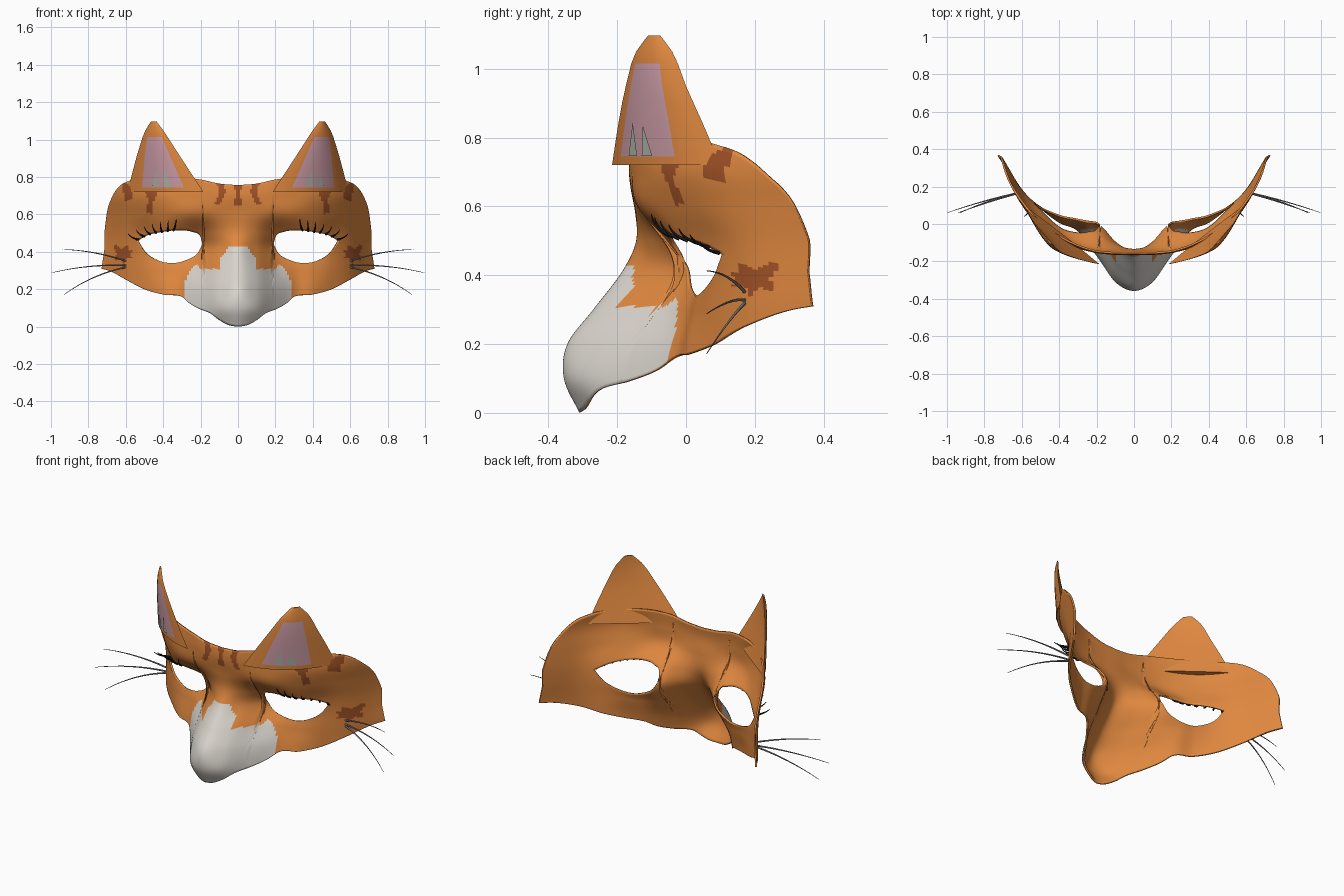
import bpy, bmesh, math

if "Cube" in bpy.data.objects:
    bpy.data.objects.remove(bpy.data.objects["Cube"])


def mat(name, rgb):
    m = bpy.data.materials.new(name)
    m.diffuse_color = (*rgb, 1)
    m.use_nodes = True
    m.node_tree.nodes["Principled BSDF"].inputs["Base Color"].default_value = m.diffuse_color
    return m


BROWN = mat("stripe_brown", (0.36, 0.085, 0.02))
WHITE = mat("muzzle_white", (0.70, 0.66, 0.61))
ORANGE = mat("fur_orange", (0.74, 0.245, 0.05))
PINK = mat("ear_pink", (0.60, 0.33, 0.38))
TUFT = mat("tuft_grey", (0.42, 0.45, 0.38))
BLACK = mat("lash_black", (0.01, 0.01, 0.01))
GREY = mat("whisker_grey", (0.22, 0.22, 0.22))


def interp(xs, ys, x):
    """Smooth curve through points, straight beyond the ends."""
    n = len(xs)
    d = [(ys[i + 1] - ys[i]) / (xs[i + 1] - xs[i]) for i in range(n - 1)]
    if x <= xs[0]:
        return ys[0] + d[0] * (x - xs[0])
    if x >= xs[-1]:
        return ys[-1] + d[-1] * (x - xs[-1])
    i = max(k for k in range(n - 1) if xs[k] <= x)
    h = xs[i + 1] - xs[i]
    m0 = (d[i - 1] + d[i]) / 2 if i > 0 else d[i]
    m1 = (d[i] + d[i + 1]) / 2 if i < n - 2 else d[i]
    t = (x - xs[i]) / h
    return ((2*t**3 - 3*t*t + 1) * ys[i] + (t**3 - 2*t*t + t) * h * m0
            + (3*t*t - 2*t**3) * ys[i + 1] + (t**3 - t*t) * h * m1)


def curve(points):
    xs, ys = zip(*points)
    return lambda x: interp(xs, ys, x)


def inside(poly, x, z):
    hit = False
    for (ax, az), (bx, bz) in zip(poly, poly[1:] + poly[:1]):
        if (az > z) != (bz > z) and x < ax + (z - az) * (bx - ax) / (bz - az):
            hit = not hit
    return hit


def finish(name, bm, mats, mirror=True):
    me = bpy.data.meshes.new(name)
    bm.to_mesh(me)
    bm.free()
    for m in mats:
        me.materials.append(m)
    me.shade_smooth()
    me.set_sharp_from_angle(angle=math.radians(40))
    ob = bpy.data.objects.new(name, me)
    bpy.context.collection.objects.link(ob)
    if mirror:
        mod = ob.modifiers.new("mirror", 'MIRROR')
        mod.merge_threshold = 0.0005
    return ob


# Face relief: depth at each height, sampled across half the width
ZS = [0, 0.1, 0.2, 0.3, 0.42, 0.5, 0.6, 0.7, 0.8]
XS = [-0.1, 0, 0.1, 0.2, 0.3, 0.4, 0.5, 0.6, 0.7]
DEPTH = [
    [-.31, -.26, -.17, -.06, .00, .08, .17, .33],
    [-.355, -.31, -.17, -.05, .00, .08, .17, .33],
    [-.345, -.28, -.14, -.03, .01, .08, .17, .33],
    [-.27, -.205, -.07, .00, .03, .08, .17, .32],
    [-.18, -.11, .00, .03, .04, .08, .17, .33],
    [-.145, -.115, -.05, -.04, -.02, .06, .16, .33],
    [-.15, -.15, -.14, -.12, -.07, .01, .13, .31],
    [-.165, -.165, -.155, -.13, -.09, -.02, .10, .28],
    [-.155, -.155, -.15, -.12, -.07, .00, .12, .28]]


def depth(x, z):
    return interp(ZS, [interp(XS, [r[1]] + r, x) for r in DEPTH], z)


# Front outlines of the mask and the eye opening
bottom = curve([(0, 0), (.05, .008), (.1, .035), (.15, .072), (.2, .092), (.26, .125),
                (.3, .16), (.4, .172), (.5, .2), (.6, .252), (.68, .298), (.715, .31)])
top = curve([(0, .757), (.1, .765), (.2, .787), (.35, .8), (.5, .795), (.58, .78),
             (.64, .745), (.675, .69), (.7, .615), (.715, .5)])
eye_low = curve([(.19, .44), (.215, .395), (.28, .355), (.36, .34), (.44, .36), (.5, .4), (.54, .46)])
eye_top = curve([(.19, .44), (.2, .478), (.24, .505), (.32, .515), (.4, .507), (.48, .49), (.54, .46)])

# Painted areas
MUZZLE = [(-.1, -.1), (.28, -.1), (.285, .24), (.25, .31), (.22, .335), (.2, .305),
          (.09, .31), (.1, .36), (.065, .4), (.055, .43), (-.1, .43)]
STRIPES = [
    [(-.1, .78), (.025, .78), (.012, .72), (.02, .65), (-.1, .65)],
    [(.07, .8), (.125, .8), (.1, .72), (.13, .65), (.095, .65), (.068, .71)],
    [(.41, .74), (.51, .74), (.48, .68), (.49, .61), (.455, .605), (.46, .66)],
    [(.55, .74), (.6, .77), (.625, .75), (.605, .7), (.6, .665), (.57, .68)],
    [(.555, .41), (.59, .405), (.585, .44), (.625, .415), (.655, .44), (.668, .43), (.65, .39),
     (.66, .35), (.63, .365), (.61, .335), (.6, .37), (.565, .365), (.58, .39)]]


def paint(x, z):
    if any(inside(s, x, z) for s in STRIPES):
        return 0
    return 1 if inside(MUZZLE, x, z) else 2


def ease(a, b, n):
    return [a + (b - a) * (1 - math.cos(math.pi * i / n)) / 2 for i in range(n)]


columns = ([.19 * i / 18 for i in range(18)] + ease(.19, .54, 40)
           + [.54 + .175 * math.sin(math.pi / 2 * i / 24) for i in range(25)])

# Mask: a lower and an upper strip that part around the eye
bm = bmesh.new()
for low, rows in ((True, 36), (False, 26)):
    grid = []
    for x in columns:
        mid = .44 if x < .19 else .46 - (x - .54) * .3
        in_eye = .19 < x < .54
        if low:
            a, b = bottom(x), eye_low(x) if in_eye else mid
        else:
            a, b = eye_top(x) if in_eye else mid, top(x)
        col = []
        for j in range(rows + 1):
            z = a + (b - a) * j / rows
            flare = .015 * max(0, 1 - (z - .31) / .1) * (x / .715) ** 20
            col.append(bm.verts.new((x + flare, depth(x + flare, z), z)))
        grid.append(col)
    for c0, c1 in zip(grid, grid[1:]):
        for j in range(rows):
            f = bm.faces.new((c0[j], c1[j], c1[j + 1], c0[j + 1]))
            c = f.calc_center_median()
            f.material_index = paint(c.x, c.z)
bmesh.ops.remove_doubles(bm, verts=bm.verts, dist=.0002)
mask = finish("mask", bm, [BROWN, WHITE, ORANGE])
shell = mask.modifiers.new("thickness", 'SOLIDIFY')
shell.thickness = .01
shell.offset = -1
shell.material_offset = 2
shell.material_offset_rim = 2

# Ears: flat back, bulging front, pink panel
EZ = [.72, .85, .95, 1.05, 1.097]
INNER = [(.185, -.215), (.27, -.195), (.335, -.175), (.40, -.145), (.435, -.11)]
OUTER = [(.59, .10), (.558, .045), (.53, .0), (.495, -.04), (.465, -.075)]
BULGE = [.07, .05, .035, .02, .008]


def ear_point(s, z, front, lift=0):
    p = [interp(EZ, [q[k] for q in INNER], z) * (1 - s)
         + interp(EZ, [q[k] for q in OUTER], z) * s for k in (0, 1)]
    b = interp(EZ, BULGE, z) * 4 * s * (1 - s) * (1 if front else -.08) + lift
    return (p[0] + .61 * b, p[1] - .79 * b, z)


S = [0, .08, .17, .28, .39, .5, .62, .73, .82, .91, 1]
LEVELS = [.72, .745, .8, .85, .9, .95, 1.015, 1.05, 1.08, 1.097]
bm = bmesh.new()
rings = []
for z in LEVELS:
    pts = [ear_point(s, z, True) for s in S] + [ear_point(s, z, False) for s in S[-2:0:-1]]
    rings.append([bm.verts.new(p) for p in pts])
n = len(rings[0])
for k, (r0, r1) in enumerate(zip(rings, rings[1:])):
    for i in range(n):
        j = (i + 1) % n
        f = bm.faces.new((r0[i], r0[j], r1[j], r1[i]))
        f.material_index = int(2 <= i < 7 and 1 <= k < 6)
bm.faces.new(rings[0][::-1])
bm.faces.new(rings[-1])
bmesh.ops.recalc_face_normals(bm, faces=bm.faces)
finish("ears", bm, [ORANGE, PINK])

# Tufts: thin pointed plates on the pink panels
bm = bmesh.new()
for a, b, tip, h in ((.31, .41, .33, .845), (.46, .56, .47, .835)):
    bm.faces.new([bm.verts.new(ear_point(s, z, True, .005)) for s, z in ((a, .747), (b, .747), (tip, h))])
finish("ear_tufts", bm, [TUFT])


def strands(name, paths, radius, material):
    cu = bpy.data.curves.new(name, 'CURVE')
    cu.dimensions = '3D'
    cu.bevel_depth = radius
    cu.bevel_resolution = 1
    cu.use_fill_caps = True
    cu.materials.append(material)
    for side in (1, -1):
        for root, bend, tip in paths:
            sp = cu.splines.new('POLY')
            sp.points.add(8)
            for i, p in enumerate(sp.points):
                t = i / 8
                q = [(1-t)**2 * a + 2*t*(1-t) * b + t*t * c for a, b, c in zip(root, bend, tip)]
                p.co = (side * q[0], q[1], q[2], 1)
                p.radius = 1 - .75 * t
    ob = bpy.data.objects.new(name, cu)
    bpy.context.collection.objects.link(ob)


# Whiskers sweep out from the cheeks
strands("whiskers", [
    ((.60, .17, .352), (.78, .12, .41), (.94, .06, .413)),
    ((.60, .17, .328), (.80, .13, .335), (.998, .06, .288)),
    ((.60, .17, .318), (.78, .13, .28), (.93, .06, .172))], .005, GREY)

# Lashes fan out along the upper lid
lashes = []
for i in range(7):
    x = .345 + .031 * i
    z = eye_top(min(x, .54))
    y = depth(x, z)
    dx, dz = .012 * i - .015, .062 - .005 * i
    lashes.append(((x, y, z), (x + dx * .7, y - .045, z + dz * .3), (x + dx, y - .055, z + dz)))
strands("eyelashes", lashes, .006, BLACK)
